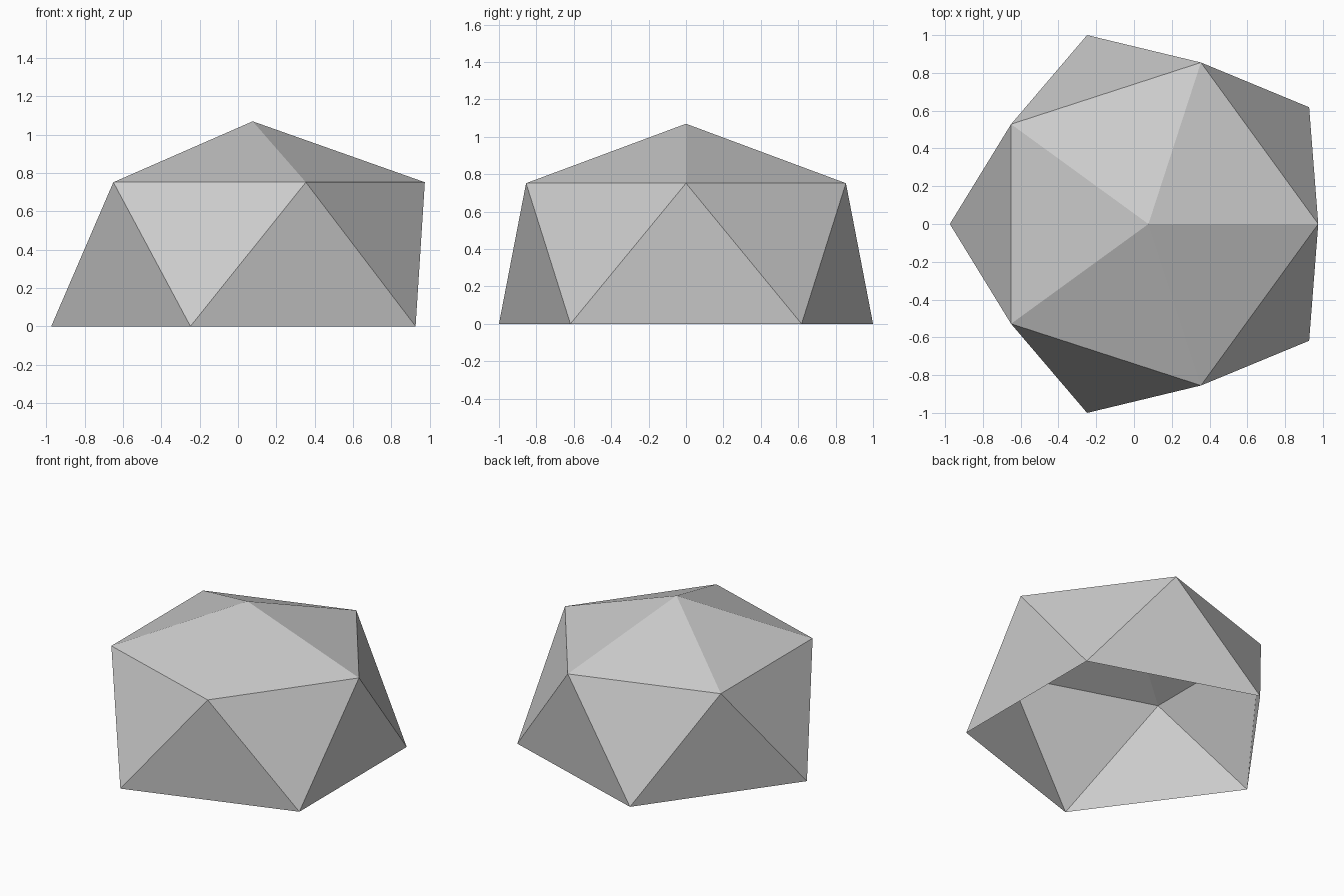
import bpy
import bmesh
import math

if "Cube" in bpy.data.objects:
    bpy.data.objects.remove(bpy.data.objects["Cube"])

SIDES = 5
CENTRE_X = 0.0765

grey = bpy.data.materials.new("light grey")
grey.diffuse_color = (0.6, 0.6, 0.6, 1.0)
grey.use_nodes = True
grey.node_tree.nodes["Principled BSDF"].inputs["Base Color"].default_value = grey.diffuse_color

bm = bmesh.new()


def ring(radius, z, offset):
    """Regular ring of vertices around the dome axis."""
    step = 2 * math.pi / SIDES
    return [bm.verts.new((CENTRE_X + radius * math.cos(offset + i * step),
                          radius * math.sin(offset + i * step), z))
            for i in range(SIDES)]


# Rings of the dome: the lower one is turned half a step
upper = ring(0.899, 0.752, 0.0)
lower = ring(1.0515, 0.0, math.pi / SIDES)
apex = bm.verts.new((CENTRE_X, 0.0, 1.07))

for i in range(SIDES):
    j = (i + 1) % SIDES
    bm.faces.new((upper[i], upper[j], apex))      # roof
    bm.faces.new((lower[i], upper[j], upper[i]))  # wall pointing down
    bm.faces.new((lower[i], lower[j], upper[j]))  # wall pointing up

# Open-bottomed, flat-shaded dome shell
mesh = bpy.data.meshes.new("dome_shell")
bm.to_mesh(mesh)
bm.free()
mesh.materials.append(grey)
dome = bpy.data.objects.new("dome_shell", mesh)
bpy.context.collection.objects.link(dome)
